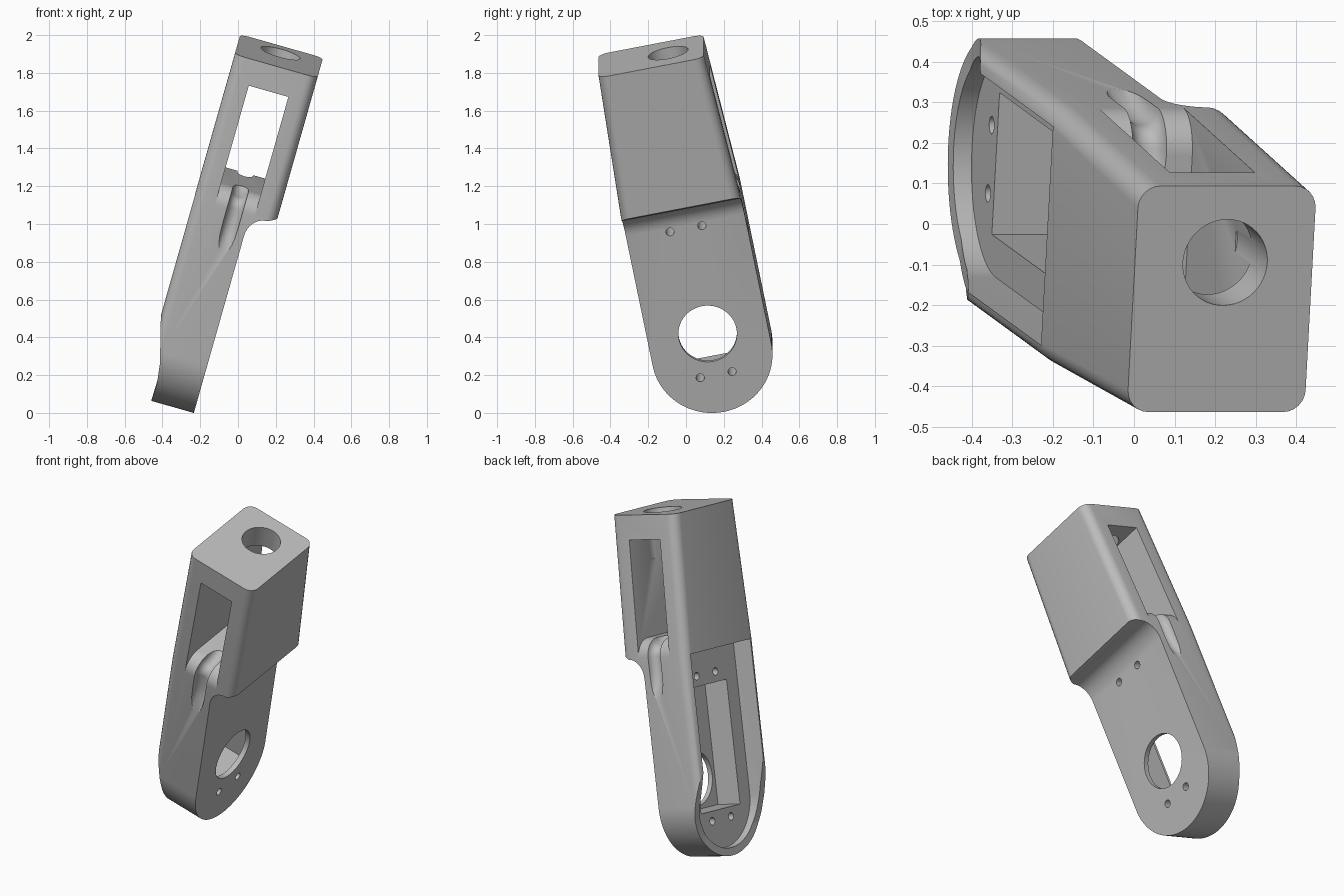
import bpy, bmesh
from math import sin, cos, pi, sqrt
from mathutils import Vector, Matrix

cube = bpy.data.objects.get("Cube")
if cube:
    bpy.data.objects.remove(cube, do_unlink=True)

# Local frame: u across the thickness, v across the width, w along the arm
VC, R, WC = 0.185, 0.32, 0.224          # middle of width, end radius, end centre
U0, U1, WTOP = -0.535, -0.08, 1.876     # box faces and top
UC, SHELF, PLATE = -0.309, -0.411, -0.255
BASE = 1.084                            # bottom of the box section

grey = bpy.data.materials.new("grey_plastic")
grey.use_nodes = True
colour = (0.5, 0.5, 0.5, 1)
grey.diffuse_color = colour
grey.node_tree.nodes["Principled BSDF"].inputs["Base Color"].default_value = colour


def loft(name, rings):
    """Closed solid through a list of equal-length rings of points."""
    bm = bmesh.new()
    rows = [[bm.verts.new(p) for p in ring] for ring in rings]
    n = len(rows[0])
    for a, b in zip(rows, rows[1:]):
        for i in range(n):
            j = (i + 1) % n
            bm.faces.new((a[i], a[j], b[j], b[i]))
    bm.faces.new(rows[0][::-1])
    bm.faces.new(rows[-1])
    bmesh.ops.recalc_face_normals(bm, faces=bm.faces)
    mesh = bpy.data.meshes.new(name)
    bm.to_mesh(mesh)
    bm.free()
    obj = bpy.data.objects.new(name, mesh)
    bpy.context.collection.objects.link(obj)
    mesh.materials.append(grey)
    return obj


def prism_u(name, pts, a, b):
    return loft(name, [[(u, v, w) for v, w in pts] for u in (a, b)])


def arc(cx, cy, r, a0, a1, n):
    return [(cx + r * cos(a0 + (a1 - a0) * i / n),
             cy + r * sin(a0 + (a1 - a0) * i / n)) for i in range(n + 1)]


def boolean(target, cutter, mode='DIFFERENCE'):
    mod = target.modifiers.new("cut", 'BOOLEAN')
    mod.operation, mod.solver, mod.object = mode, 'EXACT', cutter
    bpy.ops.object.select_all(action='DESELECT')
    bpy.context.view_layer.objects.active = target
    target.select_set(True)
    bpy.ops.object.modifier_apply(modifier=mod.name)
    bpy.data.objects.remove(cutter, do_unlink=True)


def section(half, w):
    """Rounded rectangle across the arm."""
    r = min(0.055, half * 0.9)
    pts = []
    for k, (u, s) in enumerate(((U1 - r, 1), (U0 + r, 1), (U0 + r, -1), (U1 - r, -1))):
        pts += arc(u, VC + s * (half - r), r, k * pi / 2, (k + 1) * pi / 2, 6)
    return [(u, v, w) for u, v in pts]


# Arm: round lower end, straight sides, tapered box on top
steps = 24
rings = [section(R * sin(a), WC - R * cos(a))
         for a in [0.03 + (pi / 2 - 0.03) * i / steps for i in range(steps + 1)]]
rings += [section(R, BASE), section(0.284, WTOP)]
arm = loft("bracket_arm", rings)

# Side profile: thin plate below, filleted step out to the box, dipped rim
side = [(-0.225, -0.2), (-0.225, 0.955)]
side += [(-0.225 + 0.095 * (1 - cos(a)), 0.955 + 0.11 * sin(a))
         for a in [pi / 2 * i / 8 for i in range(1, 9)]]
side += [(-0.083, BASE), (0.1, BASE + 0.05), (0.1, 2), (-0.7, 2), (-0.7, 0.9),
         (-0.555, 0.5), (-0.535, 0.42), (-0.515, 0.34), (-0.49, 0.25),
         (-0.468, 0.16), (-0.455, 0.05), (-0.462, -0.2)]
boolean(arm, loft("side_profile", [[(u, v, w) for u, w in side] for v in (-1, 1)]), 'INTERSECT')

# Recess behind the rim, with the deep rectangular bay in its floor
ri = 0.275
recess = arc(VC, WC, ri, pi, 2 * pi, 32) + [(VC + ri, BASE), (VC - ri, BASE)]
boolean(arm, prism_u("recess", recess, -0.8, SHELF))
bay = [(VC + s * 0.178, w) for s, w in ((-1, 0.167), (1, 0.167), (1, 0.872), (-1, 0.872))]
boolean(arm, prism_u("bay", bay, -0.6, PLATE))


def round_hole(v, w, r, n):
    boolean(arm, prism_u("hole", arc(v, w, r, 0, 2 * pi * (n - 1) / n, n - 1), -0.7, 0))


# Shaft hole and four screw holes
round_hole(VC, 0.342, 0.155, 48)
for v in (-0.086, 0.086):
    for w in (0.112, 0.931):
        round_hole(VC + v, w, 0.022, 16)

# Window through the box, its floor rolling over to the outer faces
roll, floor = 0.1, 1.174
half = arc(R - roll, floor - roll, roll, pi / 2, 0, 10) + [(0.45, floor - roll), (0.45, 1.736)]
window = [(VC + v, w) for v, w in half] + [(VC - v, w) for v, w in half[::-1]]
boolean(arm, prism_u("window", window, -0.418, -0.2))

# Cable grooves running over the rolled floor on both faces
for s in (-1, 1):
    path = [(R + 0.045, 0.83), (R + 0.012, 0.93), (R, 1.0)]
    path += arc(R - roll, floor - roll, roll, 0, pi / 2, 10) + [(R - 0.14, floor + 0.02),
                                                              (R - 0.19, floor + 0.06)]
    tube = []
    for i, (v, w) in enumerate(path):
        a, b = path[max(i - 1, 0)], path[min(i + 1, len(path) - 1)]
        t = Vector((b[0] - a[0], b[1] - a[1])).normalized()
        tube.append([(UC + 0.043 * cos(q), VC + s * (v + 0.043 * sin(q) * t.y),
                      w - 0.043 * sin(q) * t.x)
                     for q in [2 * pi * k / 20 for k in range(20)]])
    boolean(arm, loft("groove", tube))

# Round hole through the top
ring = arc(-0.304, 0.277, 0.108, 0, 2 * pi * 47 / 48, 47)
boolean(arm, loft("top_hole", [[(u, v, w) for u, v in ring] for w in (1.6, 2)]))

# Shading and the tilted pose
bpy.context.view_layer.objects.active = arm
arm.select_set(True)
bpy.ops.object.shade_smooth_by_angle(angle=0.5)
u = Vector((0.962, 0, -0.273)).normalized()
v = Vector((0.053, 0.981, 0.188))
v = (v - u * v.dot(u)).normalized()
arm.data.transform(Matrix((u, v, u.cross(v))).transposed().to_4x4())
